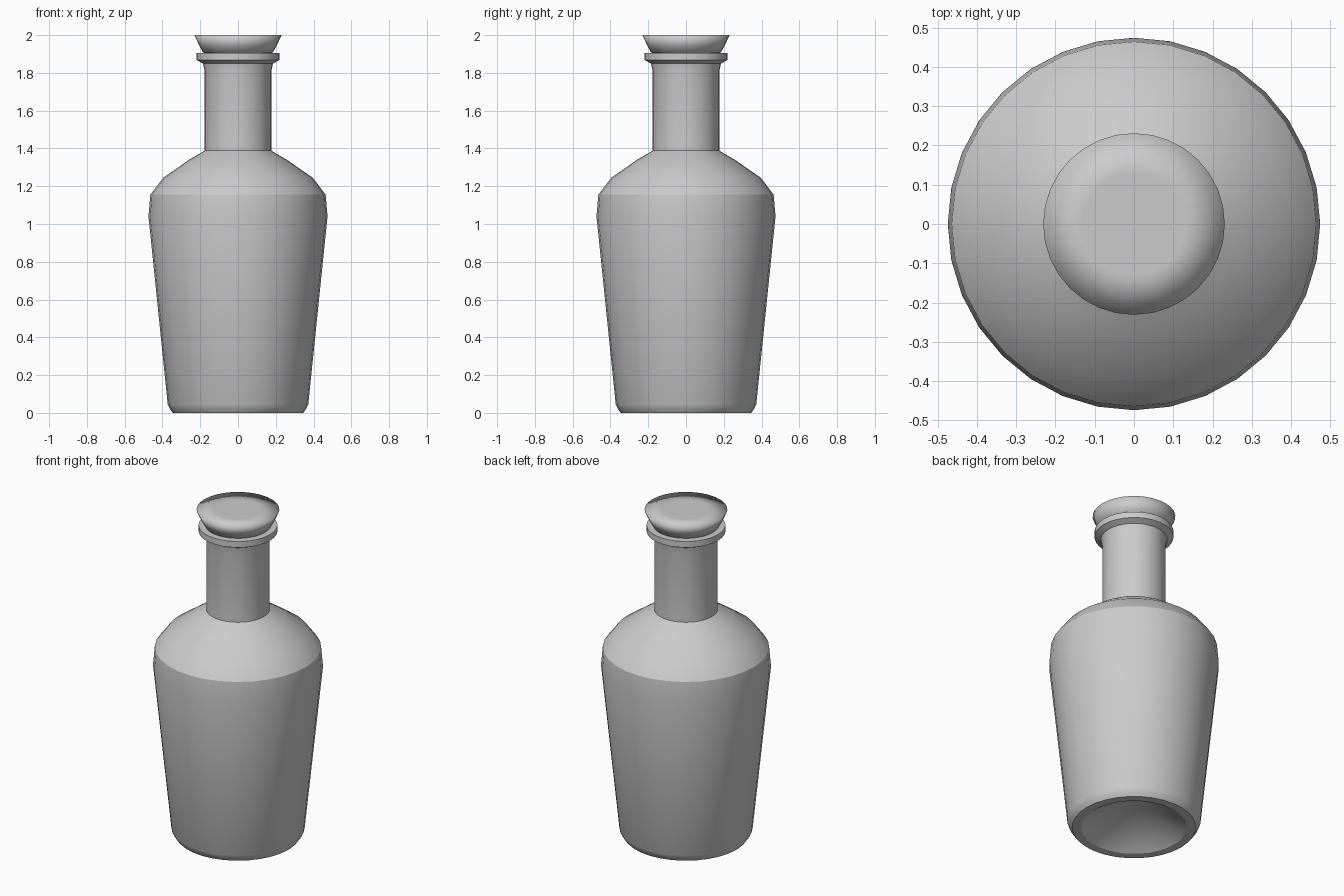
import bpy, bmesh, math

if "Cube" in bpy.data.objects:
    bpy.data.objects.remove(bpy.data.objects["Cube"])

SIDES = 32


def lathe(name, profile, angle=None):
    """Revolve (radius, z) points around z; radius 0 makes a pole."""
    bm = bmesh.new()
    rings = []
    for r, z in profile:
        if r == 0:
            rings.append([bm.verts.new((0, 0, z))] * SIDES)
        else:
            rings.append([bm.verts.new((r * math.cos(2 * math.pi * i / SIDES),
                                        r * math.sin(2 * math.pi * i / SIDES), z))
                          for i in range(SIDES)])
    for a, b in zip(rings, rings[1:]):
        for i in range(SIDES):
            j = (i + 1) % SIDES
            corners = list(dict.fromkeys((a[i], a[j], b[j], b[i])))
            bm.faces.new(corners)
    bmesh.ops.recalc_face_normals(bm, faces=bm.faces)
    mesh = bpy.data.meshes.new(name)
    bm.to_mesh(mesh)
    bm.free()
    obj = bpy.data.objects.new(name, mesh)
    bpy.context.collection.objects.link(obj)
    bpy.ops.object.select_all(action='DESELECT')
    obj.select_set(True)
    bpy.context.view_layer.objects.active = obj
    if angle is None:
        bpy.ops.object.shade_smooth()
    else:
        bpy.ops.object.shade_smooth_by_angle(angle=math.radians(angle))
    return obj


# Bottle: punted base, tapered body, shoulder, neck and lip
lathe("bottle", [
    (0, 0.19), (0.295, 0.005), (0.345, 0.008), (0.36, 0.02), (0.372, 0.045),
    (0.474, 1.04), (0.464, 1.155), (0.397, 1.244), (0.262, 1.338), (0.177, 1.388),
    (0.177, 1.81), (0.185, 1.85), (0.22, 1.868), (0.22, 1.905), (0.15, 1.905),
    (0.15, 1.84), (0, 1.84),
], 28)

# Stopper: flared flat-topped head with a plug inside the neck
lathe("stopper", [
    (0, 1.845), (0.145, 1.845), (0.15, 1.9), (0.185, 1.908), (0.205, 1.945),
    (0.231, 2.0), (0.13, 2.0), (0, 2.0),
])

# Stand exactly on the ground
for obj in bpy.data.objects:
    if obj.name == "bottle":
        for v in obj.data.vertices:
            if v.co.z < 0.01:
                v.co.z = 0
